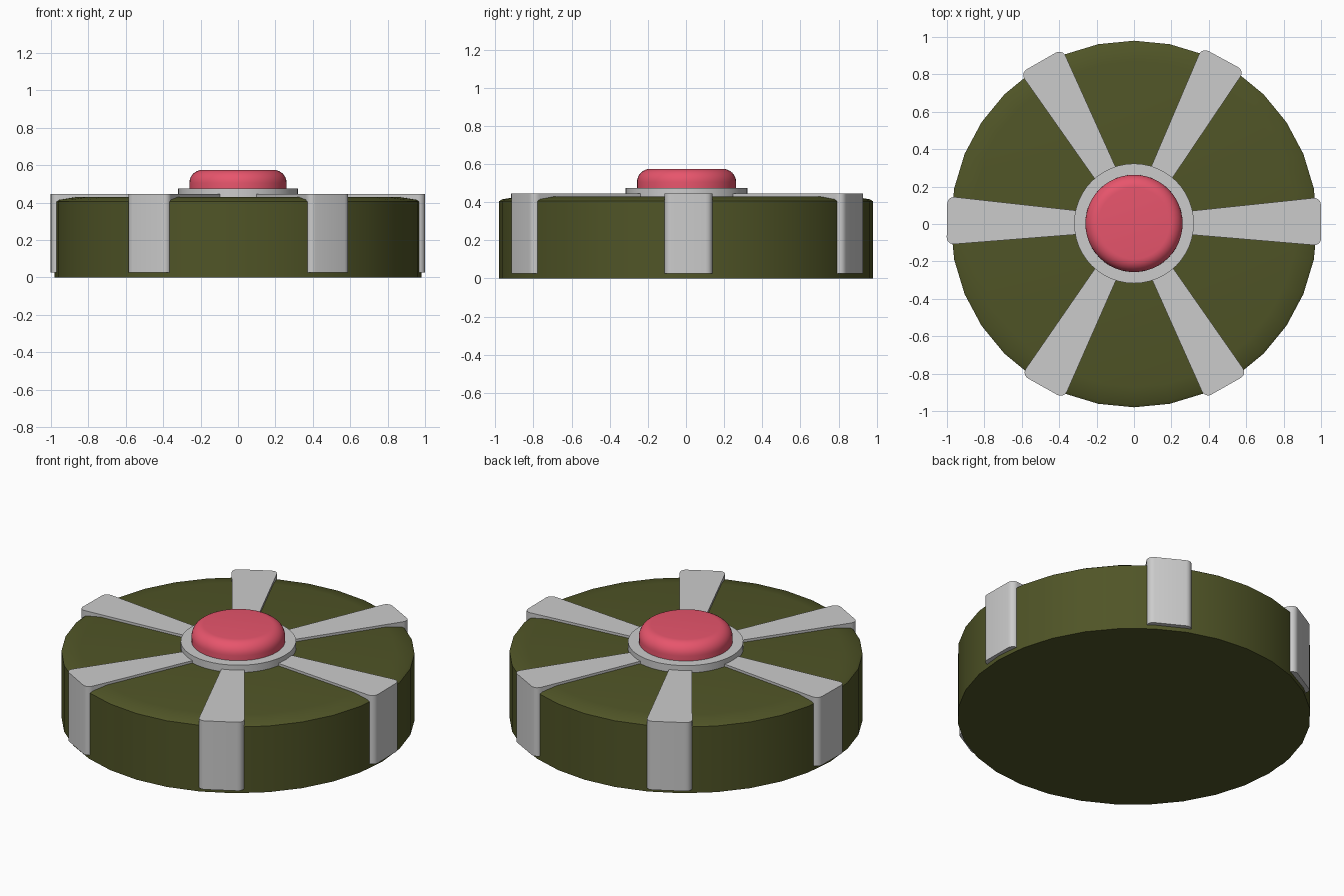
import bpy, bmesh
from math import sin, cos, pi, radians

if "Cube" in bpy.data.objects:
    bpy.data.objects.remove(bpy.data.objects["Cube"])


def material(name, color):
    m = bpy.data.materials.new(name)
    m.diffuse_color = (*color, 1)
    m.use_nodes = True
    m.node_tree.nodes["Principled BSDF"].inputs["Base Color"].default_value = m.diffuse_color
    return m


def finish(name, bm, mat=None, angle=30):
    bmesh.ops.recalc_face_normals(bm, faces=bm.faces)
    me = bpy.data.meshes.new(name)
    bm.to_mesh(me)
    bm.free()
    ob = bpy.data.objects.new(name, me)
    bpy.context.collection.objects.link(ob)
    if mat:
        me.materials.append(mat)
    bpy.ops.object.select_all(action='DESELECT')
    ob.select_set(True)
    bpy.context.view_layer.objects.active = ob
    bpy.ops.object.shade_smooth_by_angle(angle=radians(angle))
    return ob


def lathe(name, profile, sides, mat=None, angle=30):
    """Closed solid of revolution from (radius, z) points, bottom to top."""
    bm = bmesh.new()
    rings = [[bm.verts.new((r * cos(2 * pi * i / sides), r * sin(2 * pi * i / sides), z))
              for i in range(sides)] for r, z in profile]
    for a, b in zip(rings, rings[1:]):
        for i in range(sides):
            j = (i + 1) % sides
            bm.faces.new((a[i], a[j], b[j], b[i]))
    bm.faces.new(rings[0])
    bm.faces.new(rings[-1])
    return finish(name, bm, mat, angle)


def spoke(name, degrees):
    """Tapered arm along the top that folds down the side of the body."""
    profile = [(0.25, 0.445), (1.0, 0.445), (1.0, 0.025),
               (0.93, 0.025), (0.93, 0.39), (0.25, 0.39)]
    bm = bmesh.new()
    left, right = [[bm.verts.new((r, s * (0.065 + (r - 0.32) * 0.095), z))
                    for r, z in profile] for s in (1, -1)]
    bm.faces.new(left)
    bm.faces.new(right)
    n = len(profile)
    for i in range(n):
        j = (i + 1) % n
        bm.faces.new((left[i], left[j], right[j], right[i]))
    # round the two upright outer corners
    outer = [e for e in bm.edges
             if all(v.co.x > 0.99 for v in e.verts)
             and abs(e.verts[0].co.z - e.verts[1].co.z) > 0.1]
    bmesh.ops.bevel(bm, geom=outer, offset=0.04, segments=5, profile=0.5, affect='EDGES')
    ob = finish(name, bm)
    ob.rotation_euler.z = radians(degrees)
    ob.location.y = 0.003
    return ob


olive = material("olive", (0.08, 0.09, 0.02))
red = material("red", (0.8, 0.09, 0.15))

# Drum body with a shallow sloped rim
lathe("body", [(0.98, 0), (0.98, 0.405), (0.965, 0.415), (0.87, 0.43)], 32, olive)

# Six clamps around the body
for i, a in enumerate((0.6, 61.5, 119.7, 179.1, 240.8, 299.5)):
    spoke(f"clamp_{i + 1}", a)

# Collar and push button
collar = lathe("collar", [(0.32, 0.41), (0.32, 0.475), (0.25, 0.475)], 48)
arc = [(0.19 + 0.07 * cos(t * pi / 16), 0.505 + 0.07 * sin(t * pi / 16)) for t in range(9)]
button = lathe("button", [(0.26, 0.46)] + arc, 48, red, 40)
for ob in (collar, button):
    ob.location.y = 0.003
